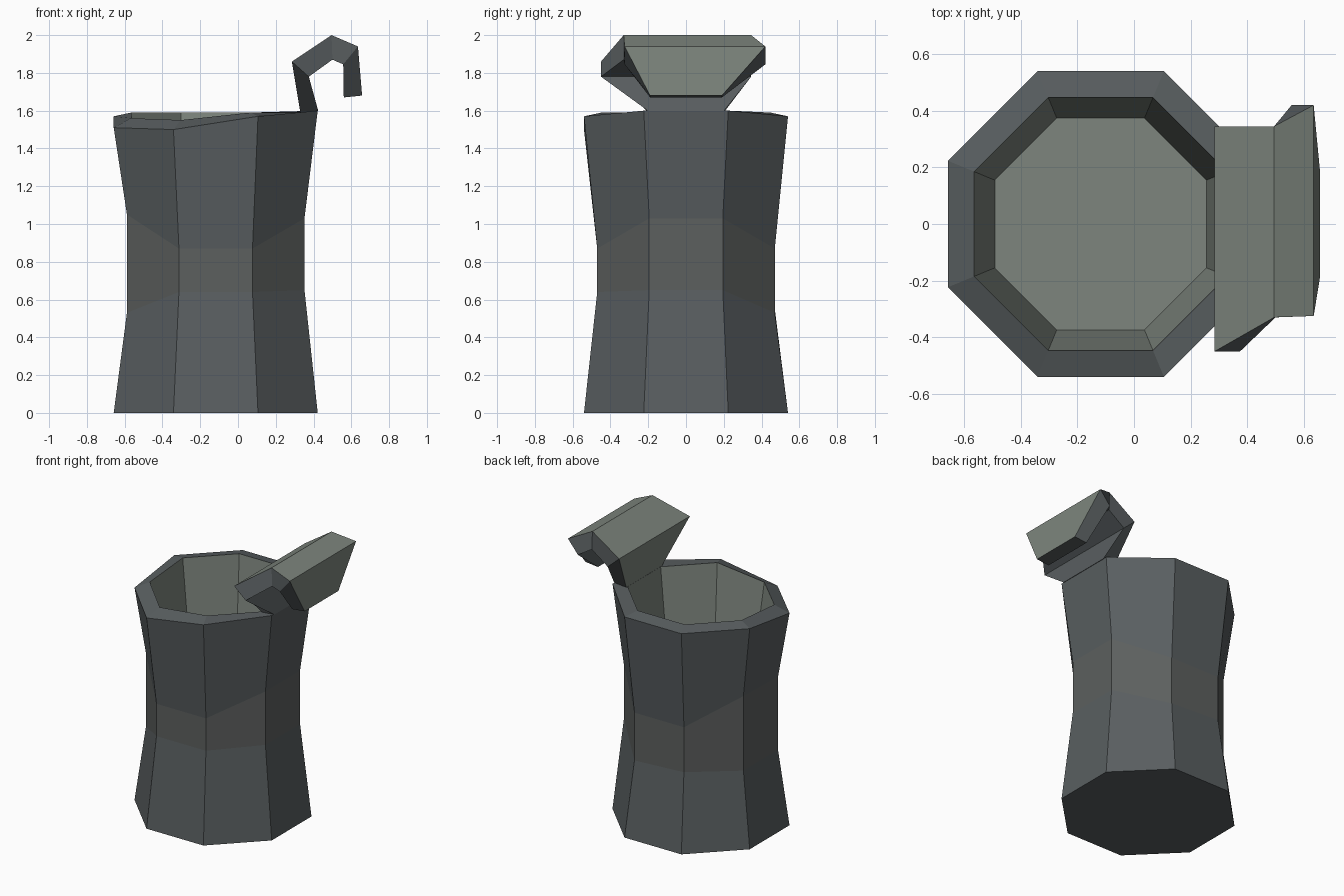
import bpy, bmesh, math

if "Cube" in bpy.data.objects:
    bpy.data.objects.remove(bpy.data.objects["Cube"])

CX = -0.118  # axis of the octagonal body


def material(name, rgb):
    m = bpy.data.materials.new(name)
    m.diffuse_color = (*rgb, 1)
    m.use_nodes = True
    m.node_tree.nodes["Principled BSDF"].inputs["Base Color"].default_value = m.diffuse_color
    return m


dark = material("dark_grey", (0.100, 0.113, 0.118))
band = material("warm_dark_grey", (0.107, 0.115, 0.112))
light = material("light_grey_green", (0.205, 0.234, 0.205))


def finish(bm, name, mats):
    bmesh.ops.recalc_face_normals(bm, faces=bm.faces)
    me = bpy.data.meshes.new(name)
    bm.to_mesh(me)
    bm.free()
    for m in mats:
        me.materials.append(m)
    ob = bpy.data.objects.new(name, me)
    bpy.context.collection.objects.link(ob)
    return ob


def bridge(bm, a, b, mat_of):
    n = len(a)
    for i in range(n):
        j = (i + 1) % n
        bm.faces.new((a[i], a[j], b[j], b[i])).material_index = mat_of(i)


# Hollow octagonal container: rings of (apothem, corner heights, material of the wall above)
rings = [
    (0.54, [0] * 8, 0),
    (0.47, [.65, .53, .55, .53, .53, .64, .64, .65], 1),
    (0.47, [1.03, .87, .87, 1.06, 1.05, .87, .87, 1.03], 0),
    (0.54, [1.6, 1.57, 1.57, 1.57, 1.51, 1.50, 1.57, 1.6], 0),
    (0.447, [1.59, 1.59, 1.59, 1.59, 1.56, 1.55, 1.59, 1.59], 2),
    (0.374, [1.0] * 8, 2),
]
bm = bmesh.new()
loops = []
for apothem, heights, _ in rings:
    r = apothem / math.cos(math.pi / 8)
    loops.append([bm.verts.new((CX + r * math.cos(math.pi / 8 + k * math.pi / 4),
                                r * math.sin(math.pi / 8 + k * math.pi / 4), z))
                  for k, z in enumerate(heights)])
for k in range(len(loops) - 1):
    bridge(bm, loops[k], loops[k + 1], lambda i, m=rings[k][2]: m)
bm.faces.new(loops[0])
bm.faces.new(loops[-1]).material_index = 2
finish(bm, "container", [dark, band, light])

# Folded strap: sections of (outer x, outer z, inner x, inner z, y min, y max)
sections = [
    (0.33, 1.59, 0.425, 1.598, -0.20, 0.20),
    (0.285, 1.86, 0.375, 1.78, -0.45, 0.345),
    (0.495, 2.00, 0.50, 1.87, -0.33, 0.345),
    (0.635, 1.94, 0.557, 1.845, -0.325, 0.42),
    (0.657, 1.68, 0.56, 1.67, -0.19, 0.19),
]
bm = bmesh.new()
loops = [[bm.verts.new(p) for p in ((ox, y0, oz), (ox, y1, oz), (ix, y1, iz), (ix, y0, iz))]
         for ox, oz, ix, iz, y0, y1 in sections]
for k in range(len(loops) - 1):
    # only the outside of the strap is light
    bridge(bm, loops[k], loops[k + 1], lambda i: 1 if i == 0 else 0)
bm.faces.new(loops[0])
bm.faces.new(loops[-1])
finish(bm, "folded_strap", [dark, light])
